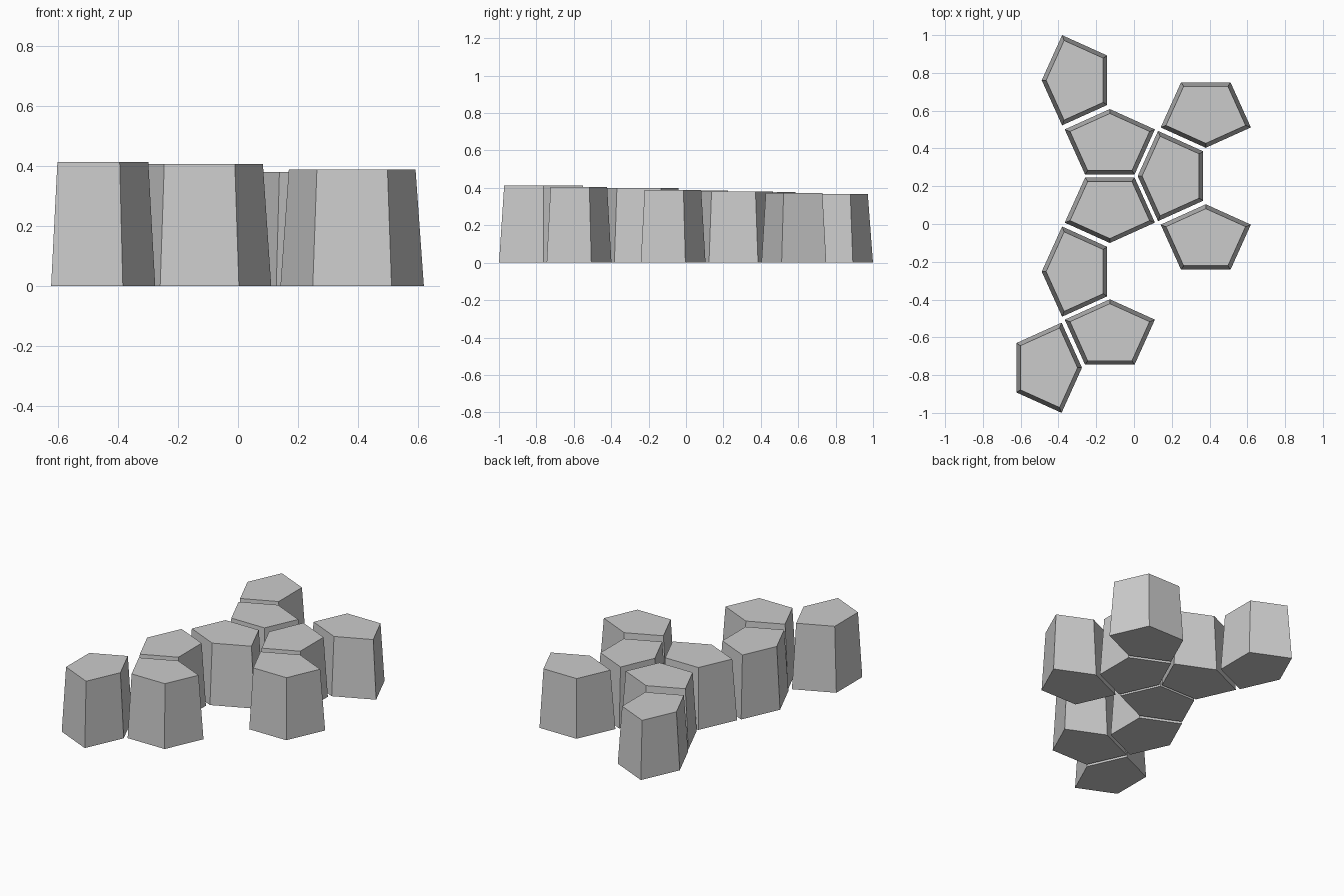
import bpy
import bmesh
from math import radians
from mathutils import Matrix

cube = bpy.data.objects.get("Cube")
if cube:
    bpy.data.objects.remove(cube, do_unlink=True)

# Single stone colour
stone = bpy.data.materials.new("stone_grey")
stone.use_nodes = True
colour = (0.6, 0.6, 0.6, 1)
stone.diffuse_color = colour
stone.node_tree.nodes["Principled BSDF"].inputs["Base Color"].default_value = colour

EDGE = 0.262    # length of every pentagon side
TAPER = 0.021   # how far the sides lean in at the top


def pentagon(d):
    """Equal-sided pentagon with two right angles, standing on its base edge, inset by d."""
    long, short = EDGE * 0.911, EDGE * 0.4115
    half = EDGE / 2 - 0.646 * d
    side_x, side_y = long - 1.3225 * d, long - 0.4995 * d
    apex = long + short - 1.097 * d
    return [(-half, d), (half, d), (side_x, side_y), (0, apex), (-side_x, side_y)]


def column(name, x, y, turn, height):
    """Tapered column with its base edge centred at x, y and its apex turned from +y."""
    bm = bmesh.new()
    low = [bm.verts.new((px, py, 0)) for px, py in pentagon(0)]
    high = [bm.verts.new((px, py, height)) for px, py in pentagon(TAPER)]
    bm.faces.new(low[::-1])
    bm.faces.new(high)
    for i in range(len(low)):
        j = (i + 1) % len(low)
        bm.faces.new((low[i], low[j], high[j], high[i]))
    bm.transform(Matrix.Translation((x, y, 0)) @ Matrix.Rotation(radians(turn), 4, "Z"))
    mesh = bpy.data.meshes.new(name)
    bm.to_mesh(mesh)
    bm.free()
    mesh.materials.append(stone)
    bpy.context.collection.objects.link(bpy.data.objects.new(name, mesh))


# Stepping columns, descending from front to back
column("front_left_column", -0.622, -0.761, -90, 0.414)
column("front_column", -0.128, -0.745, 0, 0.406)
column("front_middle_column", -0.142, -0.252, 90, 0.399)
column("side_front_column", 0.38, -0.242, 0, 0.388)
column("centre_column", -0.128, 0.246, 180, 0.387)
column("side_middle_column", 0.366, 0.254, 90, 0.38)
column("back_middle_column", -0.128, 0.262, 0, 0.378)
column("side_back_column", 0.38, 0.75, 180, 0.373)
column("back_column", -0.142, 0.761, 90, 0.368)
